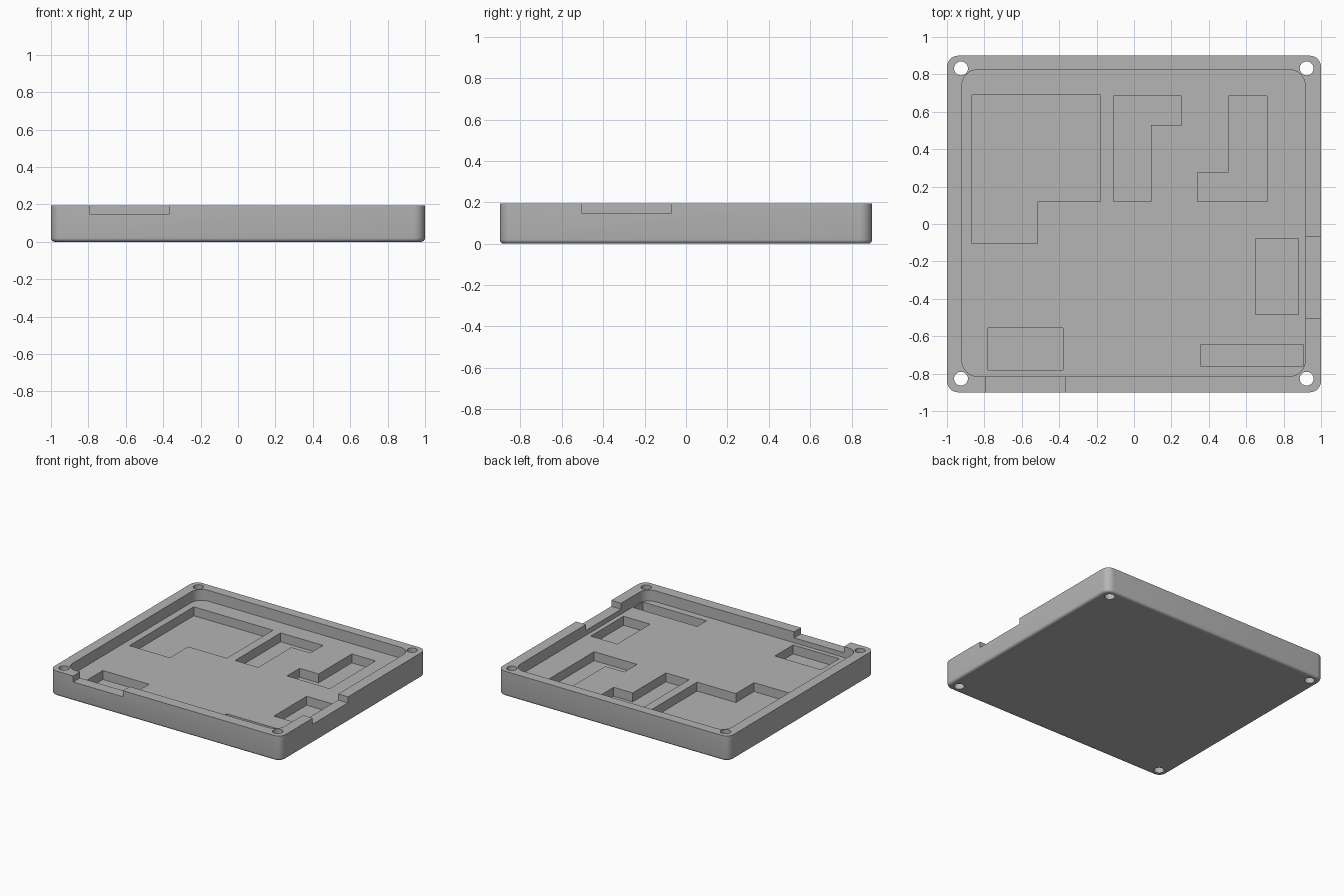
import bpy, bmesh, math

cube = bpy.data.objects.get("Cube")
if cube:
    bpy.data.objects.remove(cube, do_unlink=True)

TOP, FLOOR, POCKET, NOTCH = 0.195, 0.11, 0.04, 0.148

grey = bpy.data.materials.new("mid grey")
grey.use_nodes = True
color = (0.46, 0.46, 0.46, 1)
grey.diffuse_color = color
grey.node_tree.nodes["Principled BSDF"].inputs["Base Color"].default_value = color


def prism(name, outline, z0, z1):
    """Extrude a closed outline from z0 up to z1."""
    bm = bmesh.new()
    face = bm.faces.new([bm.verts.new((x, y, z0)) for x, y in outline])
    new = bmesh.ops.extrude_face_region(bm, geom=[face])["geom"]
    bmesh.ops.translate(bm, vec=(0, 0, z1 - z0),
                        verts=[v for v in new if isinstance(v, bmesh.types.BMVert)])
    bmesh.ops.recalc_face_normals(bm, faces=bm.faces)
    mesh = bpy.data.meshes.new(name)
    bm.to_mesh(mesh)
    bm.free()
    obj = bpy.data.objects.new(name, mesh)
    bpy.context.collection.objects.link(obj)
    mesh.materials.append(grey)
    return obj


def box(x0, x1, y0, y1):
    return [(x0, y0), (x1, y0), (x1, y1), (x0, y1)]


def rounded(x0, x1, y0, y1, r, steps=8):
    centres = box(x0 + r, x1 - r, y0 + r, y1 - r)
    return [(cx + r * math.cos(a), cy + r * math.sin(a))
            for i, (cx, cy) in enumerate(centres)
            for a in [math.pi * (1 + i / 2 + k / steps / 2) for k in range(steps + 1)]]


def circle(cx, cy, r, n=32):
    return [(cx + r * math.cos(math.tau * k / n), cy + r * math.sin(math.tau * k / n))
            for k in range(n)]


# Tray block with a filleted bottom edge
tray = prism("tray", rounded(-1, 1, -0.9, 0.9, 0.06), 0, TOP)
bm = bmesh.new()
bm.from_mesh(tray.data)
bottom = [e for e in bm.edges if all(v.co.z < 0.001 for v in e.verts)]
bmesh.ops.bevel(bm, geom=bottom, offset=0.02, segments=4, profile=0.5, affect="EDGES")
bm.to_mesh(tray.data)
bm.free()

# Main recess and the two cable notches through the rim
cutters = [
    prism("recess", rounded(-0.92, 0.915, -0.815, 0.825, 0.085), FLOOR, 0.3),
    prism("front_notch", box(-0.795, -0.365, -1, -0.78), NOTCH, 0.3),
    prism("side_notch", box(0.88, 1.1, -0.505, -0.07), NOTCH, 0.3),
]

# Component pockets sunk into the floor
pockets = {
    "large_pocket": [(-0.865, -0.105), (-0.515, -0.105), (-0.515, 0.12),
                     (-0.18, 0.12), (-0.18, 0.69), (-0.865, 0.69)],
    "centre_pocket": [(-0.11, 0.12), (0.09, 0.12), (0.09, 0.53),
                      (0.255, 0.53), (0.255, 0.685), (-0.11, 0.685)],
    "right_pocket": [(0.34, 0.12), (0.71, 0.12), (0.71, 0.685),
                     (0.505, 0.685), (0.505, 0.275), (0.34, 0.275)],
    "side_pocket": box(0.65, 0.88, -0.485, -0.08),
    "front_pocket": box(-0.78, -0.38, -0.78, -0.555),
    "slot_pocket": box(0.355, 0.905, -0.76, -0.645),
}
cutters += [prism(n, o, POCKET, 0.15) for n, o in pockets.items()]

# Screw holes in the corners
cutters += [prism("screw_hole", circle(x, y, 0.037), -0.1, 0.3)
            for x in (-0.925, 0.923) for y in (-0.827, 0.832)]

# Carve everything out of the block, then drop the cutters
for cutter in cutters:
    cutter.hide_render = True
    mod = tray.modifiers.new(cutter.name, "BOOLEAN")
    mod.operation, mod.solver, mod.object = "DIFFERENCE", "EXACT", cutter
bpy.context.view_layer.objects.active = tray
for mod in list(tray.modifiers):
    bpy.ops.object.modifier_apply(modifier=mod.name)
for cutter in cutters:
    bpy.data.objects.remove(cutter, do_unlink=True)

bpy.ops.object.select_all(action="DESELECT")
tray.select_set(True)
bpy.ops.object.shade_smooth_by_angle(angle=math.radians(30))
